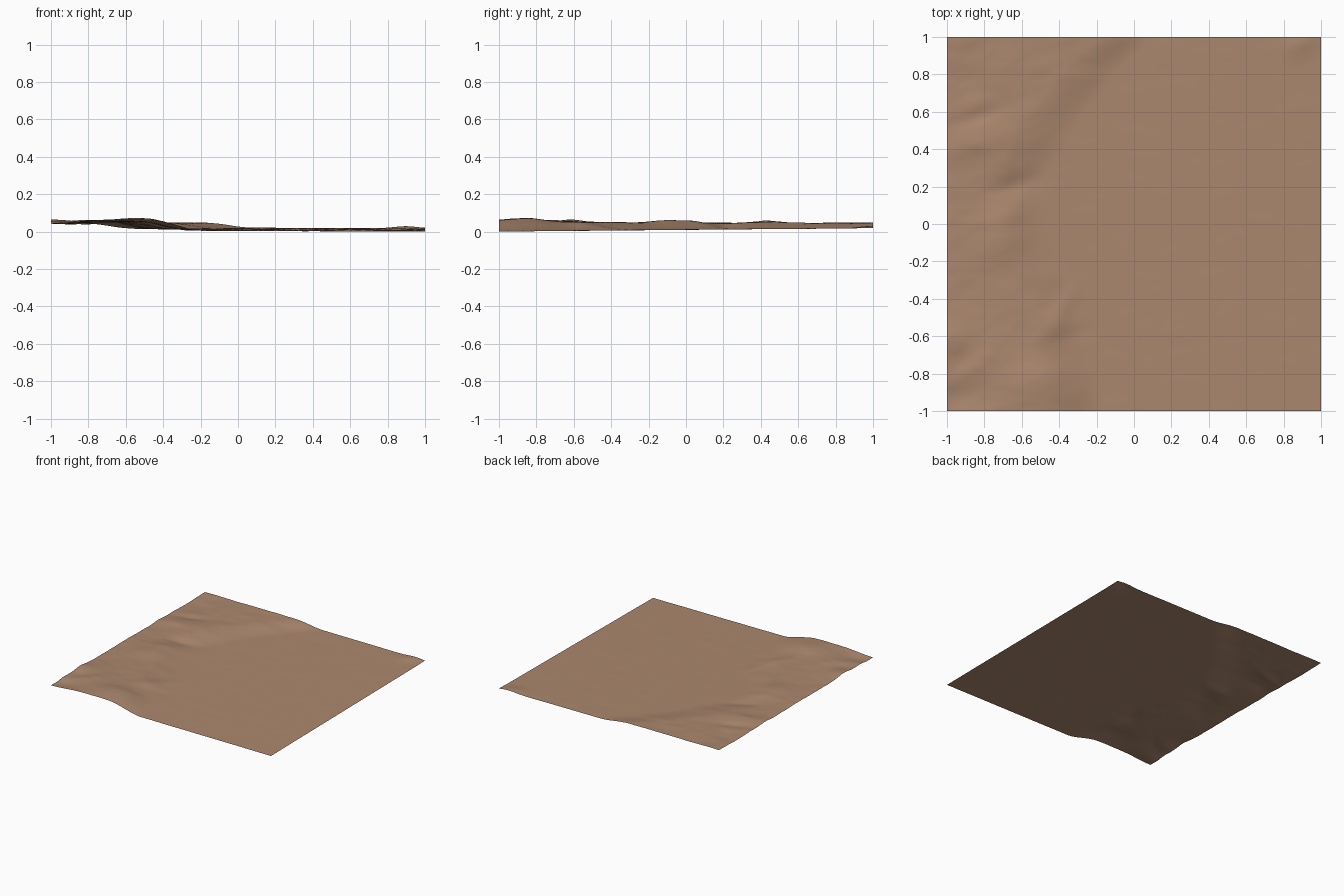
import bpy
import bmesh
from math import exp, cos, sin, radians
from mathutils import Vector, noise

cube = bpy.data.objects.get("Cube")
if cube:
    bpy.data.objects.remove(cube, do_unlink=True)

CELLS = 120

# Hillside edge along y: (y, x of mid slope, upland height)
SCARP = [(-1, -0.34, 0.065), (-0.6, -0.38, 0.056), (-0.3, -0.5, 0.052),
         (0, -0.6, 0.055), (0.2, -0.64, 0.05), (0.5, -0.48, 0.052),
         (0.8, -0.25, 0.05), (1, -0.06, 0.052)]

# Knolls and gullies: (x, y, length, width, angle, height)
FEATURES = [
    (-0.54, -0.85, 0.16, 0.11, 20, 0.014),
    (-0.8, -0.72, 0.14, 0.08, 50, 0.009),
    (-0.95, -0.95, 0.16, 0.1, 40, -0.018),
    (-1, -0.62, 0.09, 0.07, 0, 0.012),
    (-0.93, -0.74, 0.1, 0.05, 40, -0.006),
    (-0.38, -0.45, 0.12, 0.05, 60, 0.007),
    (-0.34, -0.6, 0.12, 0.05, 20, -0.006),
    (-0.7, -0.1, 0.14, 0.09, 30, 0.012),
    (-0.68, 0.05, 0.12, 0.06, 20, 0.009),
    (-0.66, 0.2, 0.14, 0.05, 20, -0.01),
    (-0.85, 0.43, 0.18, 0.07, 15, 0.012),
    (-0.84, 0.57, 0.14, 0.045, 15, -0.011),
    (-0.9, 0.75, 0.15, 0.1, 0, -0.005),
    (0.9, 0.97, 0.09, 0.06, 30, 0.01),
]


def smooth(t):
    t = min(max(t, 0), 1)
    return t * t * (3 - 2 * t)


def scarp_at(y):
    for (y0, x0, h0), (y1, x1, h1) in zip(SCARP, SCARP[1:]):
        if y <= y1:
            break
    t = smooth((y - y0) / (y1 - y0)) * 0.5 + (y - y0) / (y1 - y0) * 0.5
    return x0 + (x1 - x0) * t, h0 + (h1 - h0) * t


def height(x, y):
    # Gently tilted plain rising towards the back and the hillside
    plain = 0.013 + 0.009 * y + 0.006 * (1 - x) / 2
    edge, upland = scarp_at(y)
    edge += 0.03 * noise.noise(Vector((x * 2, y * 5, 3)))
    # Hillside step, blending into the upland
    rise = smooth((edge + 0.15 - x) / 0.3)
    z = plain + (upland - plain) * rise
    for fx, fy, length, width, angle, h in FEATURES:
        c, s = cos(radians(angle)), sin(radians(angle))
        u = ((x - fx) * c + (y - fy) * s) / length
        v = ((y - fy) * c - (x - fx) * s) / width
        z += h * exp(-u * u - v * v)
    # Fine ripples, rougher on the upland
    ripple = noise.fractal(Vector((x * 5, y * 8, 0)), 1, 2, 3)
    return z + ripple * (0.0008 + 0.0025 * rise)


# Ground sheet
bm = bmesh.new()
bmesh.ops.create_grid(bm, x_segments=CELLS, y_segments=CELLS, size=1)
for v in bm.verts:
    v.co.z = height(v.co.x, v.co.y)
lowest = min(v.co.z for v in bm.verts)
for v in bm.verts:
    v.co.z -= lowest
for f in bm.faces:
    f.smooth = True
mesh = bpy.data.meshes.new("terrain")
bm.to_mesh(mesh)
bm.free()
terrain = bpy.data.objects.new("terrain", mesh)
bpy.context.collection.objects.link(terrain)

# Earth colour
earth = bpy.data.materials.new("brown earth")
earth.use_nodes = True
colour = (0.41, 0.246, 0.157, 1)
earth.diffuse_color = colour
earth.node_tree.nodes["Principled BSDF"].inputs["Base Color"].default_value = colour
earth.node_tree.nodes["Principled BSDF"].inputs["Roughness"].default_value = 0.9
mesh.materials.append(earth)
